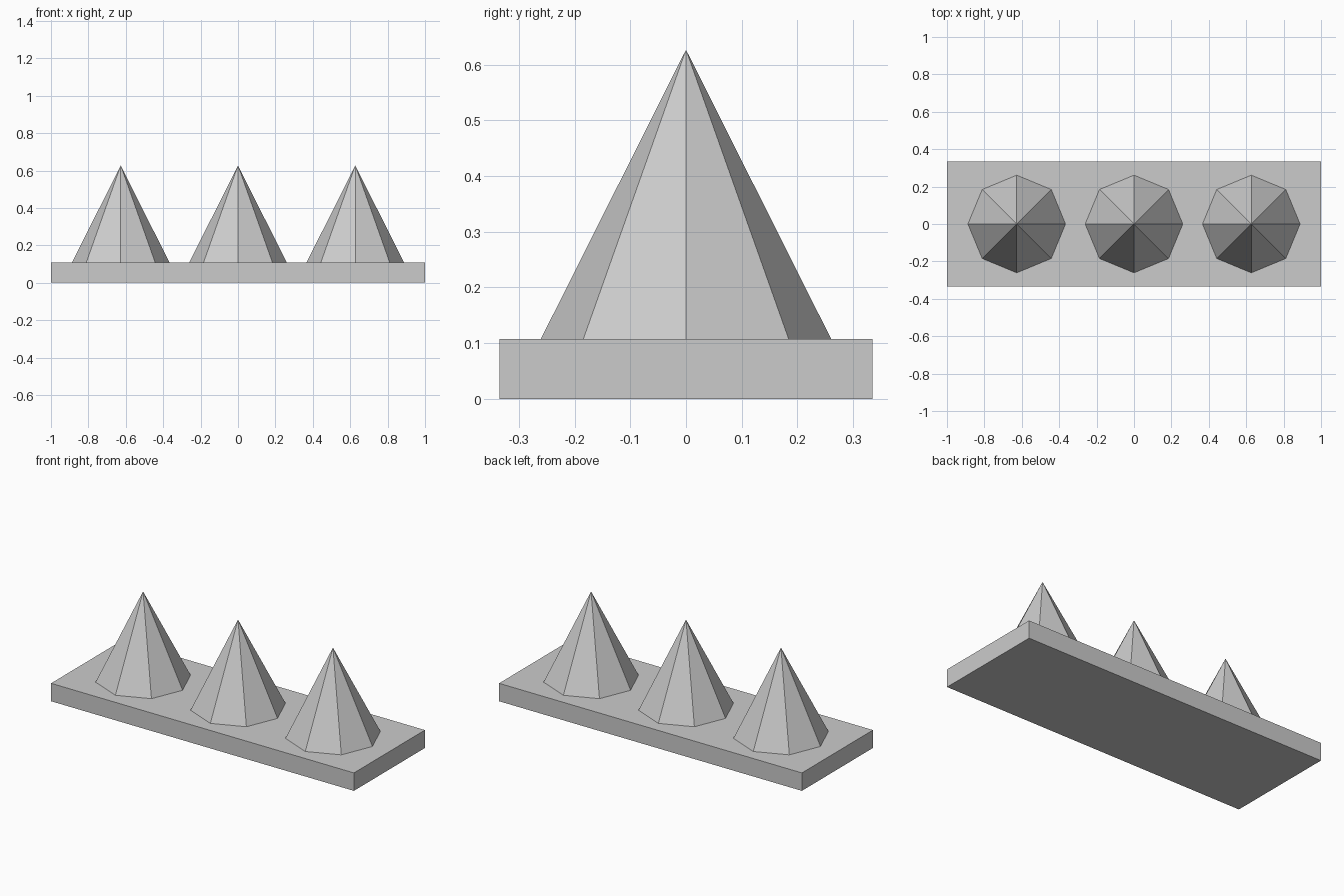
import bpy

if "Cube" in bpy.data.objects:
    bpy.data.objects.remove(bpy.data.objects["Cube"])

BASE_SIZE = (2.0, 0.67, 0.107)
SPIKE_RADIUS = 0.261
SPIKE_HEIGHT = 0.52
SPACING = 0.627

# Flat base slab
bpy.ops.mesh.primitive_cube_add(size=1, location=(0, 0, BASE_SIZE[2] / 2))
base = bpy.context.object
base.name = "base_plate"
base.scale = BASE_SIZE
bpy.ops.object.transform_apply(location=False, rotation=False, scale=True)

# Row of three eight-sided spikes standing on the slab
for name, i in (("left_spike", -1), ("middle_spike", 0), ("right_spike", 1)):
    bpy.ops.mesh.primitive_cone_add(
        vertices=8, radius1=SPIKE_RADIUS, radius2=0, depth=SPIKE_HEIGHT,
        location=(i * SPACING, 0, BASE_SIZE[2] + SPIKE_HEIGHT / 2))
    bpy.context.object.name = name
